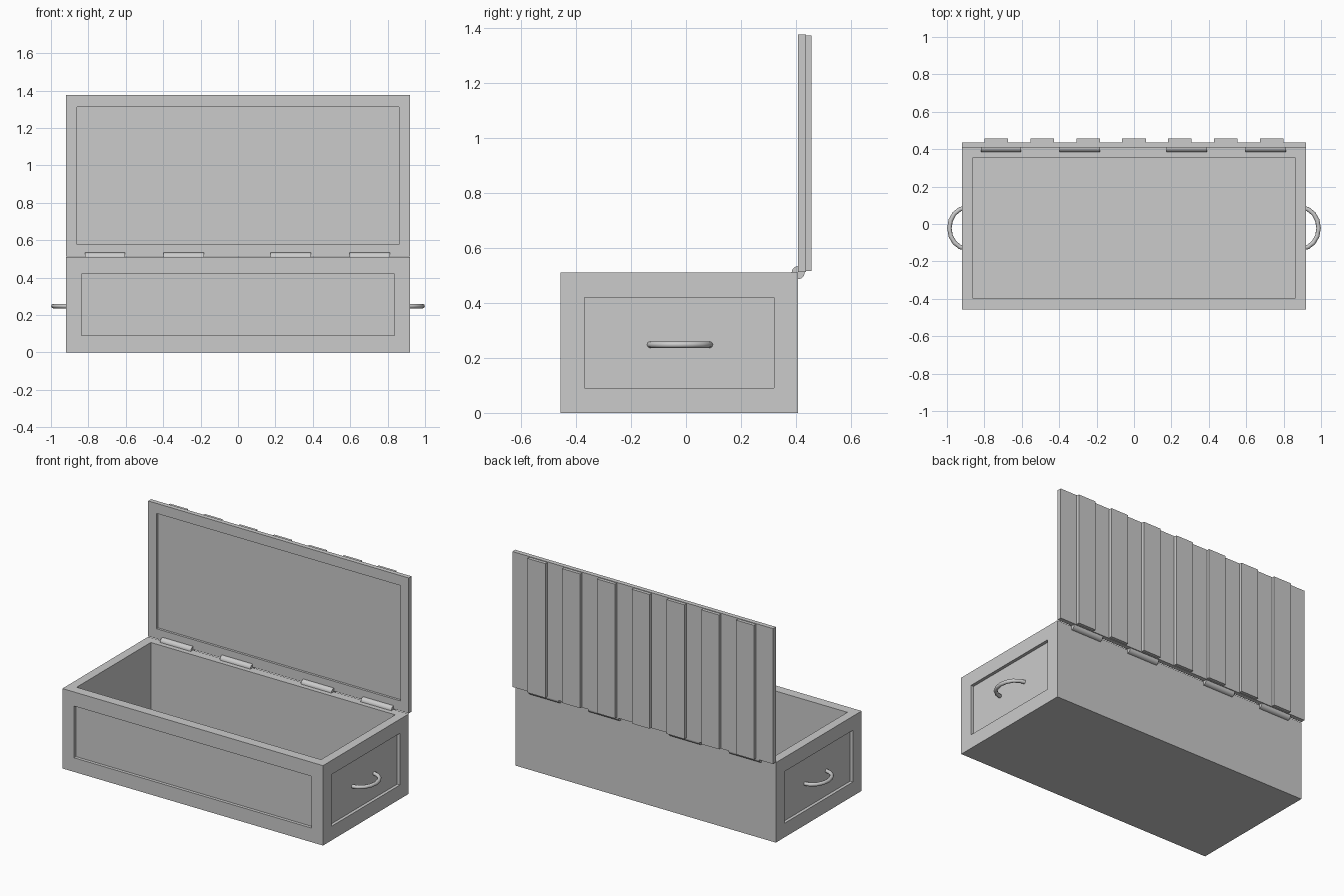
import bpy, bmesh, math
from mathutils import Vector

if "Cube" in bpy.data.objects:
    bpy.data.objects.remove(bpy.data.objects["Cube"])


def finish(name, bm):
    bmesh.ops.recalc_face_normals(bm, faces=bm.faces)
    mesh = bpy.data.meshes.new(name)
    bm.to_mesh(mesh)
    bm.free()
    obj = bpy.data.objects.new(name, mesh)
    bpy.context.collection.objects.link(obj)
    return obj


def box(lo, hi):
    bm = bmesh.new()
    bmesh.ops.create_cube(bm, size=1)
    for v in bm.verts:
        v.co = Vector([lo[i] if v.co[i] < 0 else hi[i] for i in range(3)])
    bm.normal_update()
    return bm


def recess(bm, axis, side, lo, hi, depth):
    """Sink a rectangular panel (lo..hi on the two other axes) into one side."""
    bm.normal_update()
    face = max(bm.faces, key=lambda f: (round(f.normal[axis] * side, 3),
                                        f.calc_center_median()[axis] * side))
    bmesh.ops.inset_individual(bm, faces=[face], thickness=0.01)
    mid = face.calc_center_median()
    others = [a for a in range(3) if a != axis]
    for v in face.verts:
        for k, a in enumerate(others):
            v.co[a] = lo[k] if v.co[a] < mid[a] else hi[k]
    inner = bmesh.ops.extrude_discrete_faces(bm, faces=[face])["faces"][0]
    for v in inner.verts:
        v.co[axis] -= side * depth


# Open chest body: hollow top, sunken front and end panels
bm = box((-0.92, -0.457, 0), (0.92, 0.408, 0.51))
recess(bm, 2, 1, (-0.863, -0.395), (0.863, 0.353), 0.45)
recess(bm, 1, -1, (-0.838, 0.09), (0.838, 0.42), 0.02)
for s in (-1, 1):
    recess(bm, 0, s, (-0.37, 0.09), (0.32, 0.42), 0.02)
finish("chest_body", bm)

# Raised lid with a sunken inner panel
bm = box((-0.92, 0.408, 0.513), (0.92, 0.437, 1.377))
recess(bm, 1, -1, (-0.86, 0.577), (0.86, 1.313), 0.015)
finish("lid", bm)

# Planks on the outside of the lid
for i in range(7):
    x = (i - 3) * 0.2455
    finish(f"lid_slat_{i + 1}",
           box((x - 0.063, 0.437, 0.516), (x + 0.063, 0.457, 1.373)))

# Hinge barrels
for i, x in enumerate((-0.711, -0.29, 0.283, 0.705)):
    bpy.ops.mesh.primitive_cylinder_add(vertices=12, radius=0.024, depth=0.216,
                                        location=(x, 0.408, 0.51),
                                        rotation=(0, math.pi / 2, 0))
    bpy.context.object.name = f"hinge_{i + 1}"
    bpy.ops.object.shade_smooth_by_angle(angle=math.radians(40))

# Bow handles on both ends
SEG, SIDES, R = 8, 8, 0.012
for s, name in ((-1, "handle_left"), (1, "handle_right")):
    bm = bmesh.new()
    rings = []
    for i in range(SEG + 1):
        t = math.pi * (i / SEG - 0.5)
        out = Vector((s * math.cos(t), math.sin(t), 0))
        c = Vector((s * (0.896 + 0.091 * math.cos(t)), -0.022 + 0.109 * math.sin(t), 0.248))
        rings.append([bm.verts.new(c + R * (out * math.cos(a) + Vector((0, 0, math.sin(a)))))
                      for a in (2 * math.pi * k / SIDES for k in range(SIDES))])
    for a, b in zip(rings, rings[1:]):
        for k in range(SIDES):
            n = (k + 1) % SIDES
            bm.faces.new((a[k], a[n], b[n], b[k]))
    bm.faces.new(rings[0])
    bm.faces.new(rings[-1])
    obj = finish(name, bm)
    bpy.context.view_layer.objects.active = obj
    bpy.ops.object.select_all(action='DESELECT')
    obj.select_set(True)
    bpy.ops.object.shade_smooth_by_angle(angle=math.radians(50))
